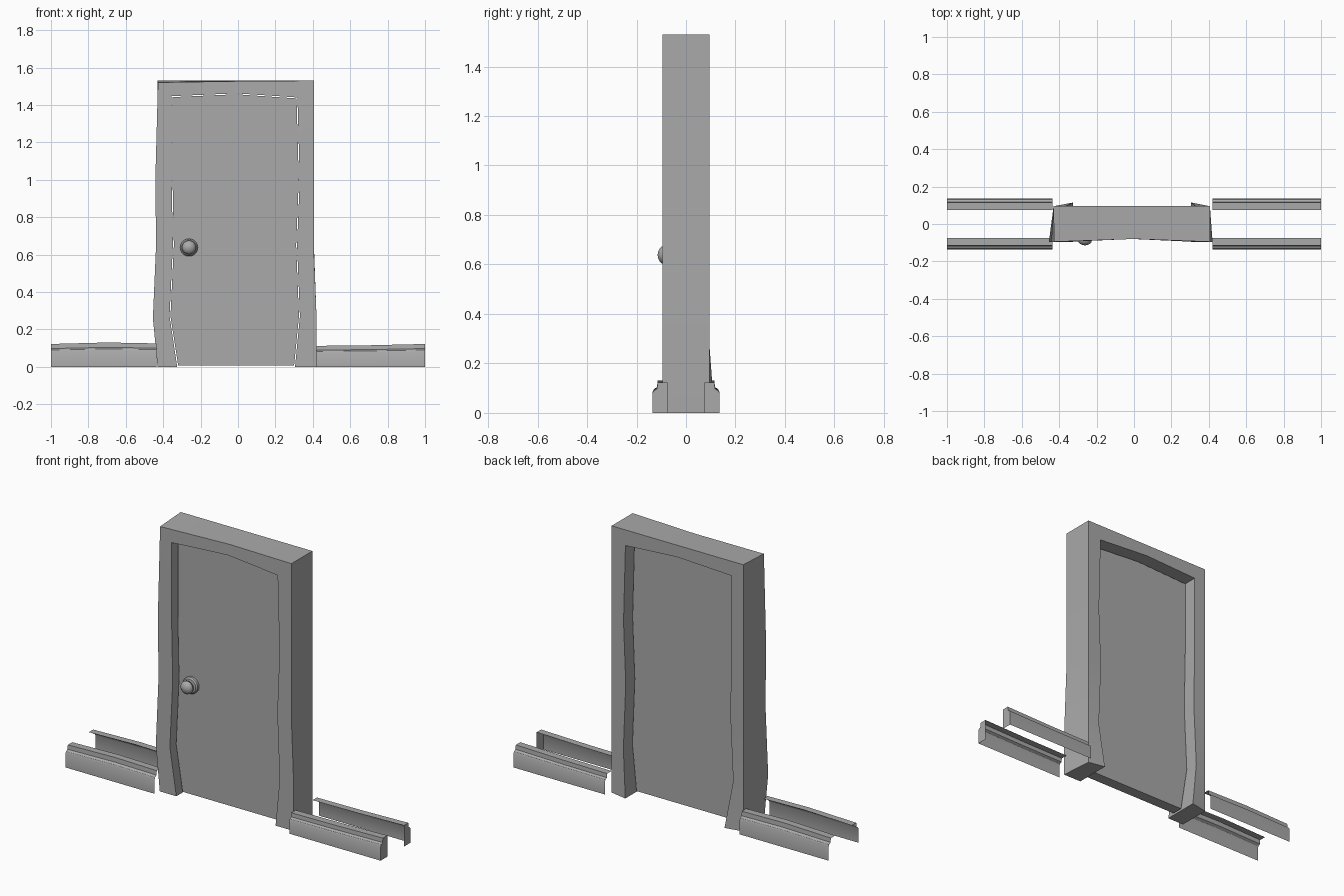
import bpy, bmesh, math
from mathutils import Matrix

if "Cube" in bpy.data.objects:
    bpy.data.objects.remove(bpy.data.objects["Cube"])

GREY = (0.4, 0.4, 0.4, 1)
grey = bpy.data.materials.new("plain grey")
grey.use_nodes = True
grey.diffuse_color = GREY
grey.node_tree.nodes["Principled BSDF"].inputs["Base Color"].default_value = GREY


def finish(name, bm, fix_normals=True):
    if fix_normals:
        bmesh.ops.recalc_face_normals(bm, faces=bm.faces[:])
    mesh = bpy.data.meshes.new(name)
    bm.to_mesh(mesh)
    bm.free()
    mesh.materials.append(grey)
    obj = bpy.data.objects.new(name, mesh)
    bpy.context.collection.objects.link(obj)
    bpy.ops.object.select_all(action="DESELECT")
    obj.select_set(True)
    bpy.context.view_layer.objects.active = obj
    bpy.ops.object.shade_smooth_by_angle(angle=math.radians(30))
    return obj


def loft(bm, rings, closed=True, caps=(True, True)):
    """Skin a series of equal-length cross-sections."""
    loops = [[bm.verts.new(p) for p in ring] for ring in rings]
    n = len(loops[0])
    for a, b in zip(loops, loops[1:]):
        for i in range(n if closed else n - 1):
            j = (i + 1) % n
            bm.faces.new((a[i], a[j], b[j], b[i]))
    for wanted, loop in zip(caps, (loops[0], loops[-1])):
        if wanted:
            bm.faces.new(loop)


# Wobbly outlines running up one post, over the head and down the other
outer = [(-.43, 0), (-.455, .26), (-.438, .65), (-.442, 1), (-.428, 1.52),
         (0, 1.527), (.405, 1.53), (.405, 1), (.405, .65), (.42, .26), (.42, 0)]
inner = [(-.325, 0), (-.366, .27), (-.348, .65), (-.355, 1), (-.355, 1.447),
         (-.01, 1.462), (.318, 1.44), (.33, 1), (.316, .65), (.331, .27), (.305, 0)]

# Door frame: warped in front, straighter behind, feet flared to the back
bm = bmesh.new()
rings = []
for (ox, oz), (ix, iz) in zip(outer, inner):
    front = -.08 if abs(ox) < .1 else -.095
    back_x = 0 if abs(ox) < .1 else math.copysign(.418, ox) - .012
    flare = .115 if oz < .1 else .095
    rings.append([(ox, front, oz), (ix, front, iz),
                  (ix, flare, iz), (back_x, .095, max(oz, 1.53) if oz > 1.4 else oz)])
loft(bm, rings)
finish("door_frame", bm)

# Door panel set inside the opening with a thin gap
bm = bmesh.new()
gap = .005
outline = []
for x, z in inner:
    inset = 0 if abs(x) < .1 else math.copysign(gap, x)
    outline.append((x - inset, .008 if z == 0 else z - gap * (z > 1.2)))
loft(bm, [[(x, y, z) for x, z in outline] for y in (-.045, .02)])
finish("door_panel", bm)

# Round knob on its rose, turned about the y axis
bm = bmesh.new()
profile = [(.047, -.04), (.047, -.058), (.04, -.066), (.022, -.068), (.022, -.074)]
for k in range(1, 8):
    a = math.pi * k / 8
    if k > 1:
        profile.append((.037 * math.sin(a), -.088 + .026 * math.cos(a)))
profile.append((.002, -.1145))
SIDES = 24
turn = [2 * math.pi * i / SIDES for i in range(SIDES)]
loft(bm, [[(r * math.cos(t), y, r * math.sin(t)) for t in turn] for r, y in profile])
bmesh.ops.transform(bm, matrix=Matrix.Translation((-.262, 0, .638)), verts=bm.verts)
finish("door_knob", bm)

# Skirting boards: thin moulded shells on both faces of the wall
section = [(.135, 0), (.135, .66), (.13, .74), (.117, .8), (.115, 1), (.075, 1)]
runs = {"right": ([(-1, .122), (-.7, .13), (-.435, .125)], False),
        "left": ([(.42, .112), (.7, .115), (1, .122)], True)}
for side, (heights, capped) in runs.items():
    for face, sign in (("front", -1), ("back", 1)):
        bm = bmesh.new()
        rings = [[(x, sign * y, h * z) for y, z in section] for x, h in heights]
        loft(bm, rings, closed=False, caps=(False, False))
        # make the shell face away from the wall
        bm.normal_update()
        if sum(f.normal.y * sign + f.normal.z for f in bm.faces) < 0:
            bmesh.ops.reverse_faces(bm, faces=bm.faces[:])
        if capped:
            x = heights[-1][0]
            end = [v for v in bm.verts if v.co.x == x]
            corner = bm.verts.new((x, sign * .075, 0))
            cap = bm.faces.new(end + [corner])
            cap.normal_update()
            if cap.normal.x < 0:
                cap.normal_flip()
        finish(face + "_" + side + "_skirting", bm, fix_normals=False)
